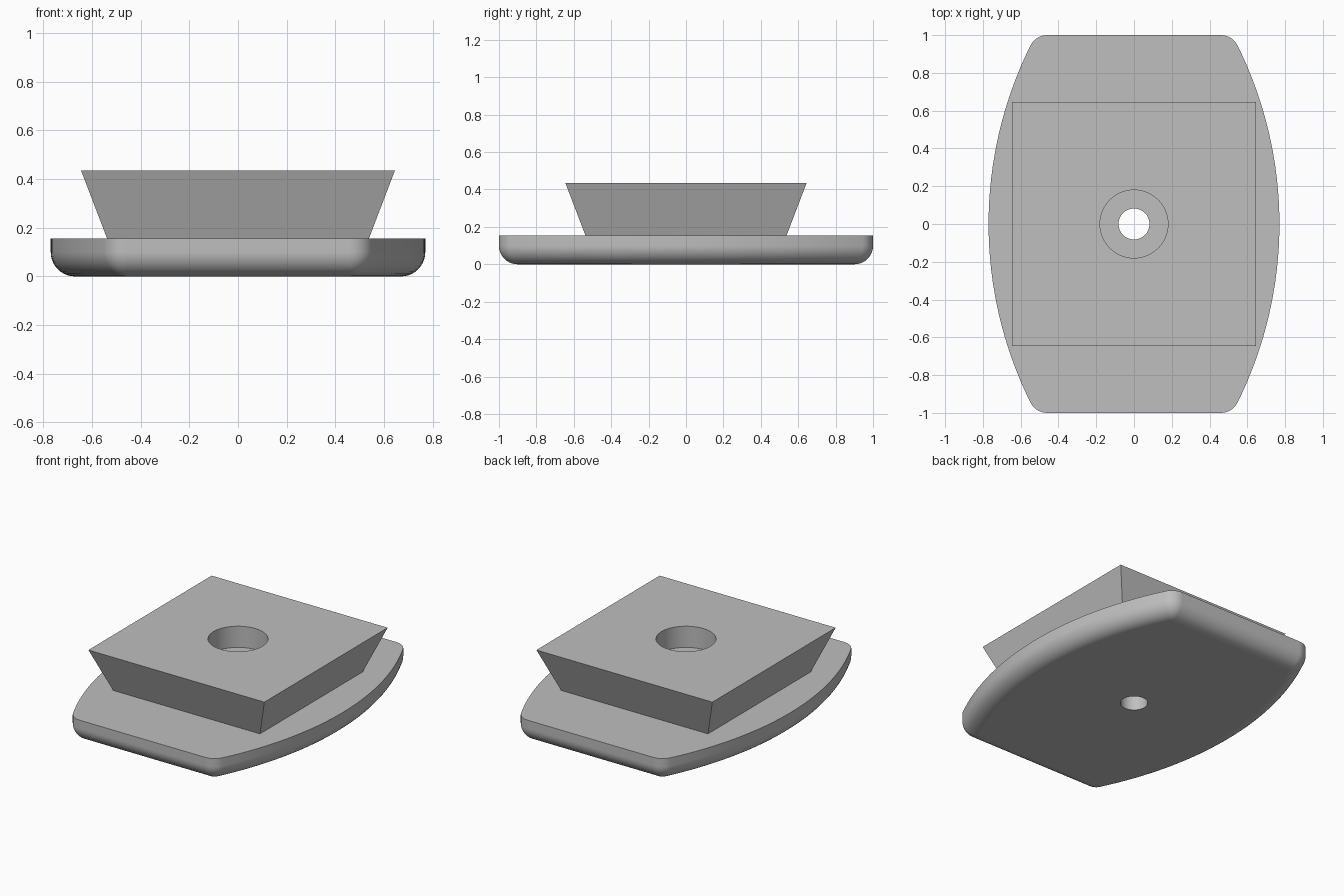
import bpy
import bmesh
from math import sin, cos, pi, atan2, sqrt, radians
from mathutils import Matrix

if "Cube" in bpy.data.objects:
    bpy.data.objects.remove(bpy.data.objects["Cube"], do_unlink=True)

PLATE_TOP, BLOCK_TOP = 0.155, 0.435
HALF_WIDTH, SIDE_R, CORNER_R = 0.77, 2.125, 0.1
HOLE_R, RECESS_R, RECESS_FLOOR = 0.082, 0.18, 0.295

grey = bpy.data.materials.new("grey")
grey.use_nodes = True
grey.diffuse_color = (0.52, 0.52, 0.52, 1)
grey.node_tree.nodes["Principled BSDF"].inputs["Base Color"].default_value = grey.diffuse_color


def make_object(name, bm):
    bmesh.ops.remove_doubles(bm, verts=bm.verts, dist=1e-5)
    bmesh.ops.recalc_face_normals(bm, faces=bm.faces)
    mesh = bpy.data.meshes.new(name)
    bm.to_mesh(mesh)
    bm.free()
    mesh.materials.append(grey)
    obj = bpy.data.objects.new(name, mesh)
    bpy.context.collection.objects.link(obj)
    return obj


def activate(obj):
    bpy.ops.object.select_all(action='DESELECT')
    obj.select_set(True)
    bpy.context.view_layer.objects.active = obj


def drill(obj, radius, low, high):
    """Cut a round vertical hole on the centre axis."""
    bm = bmesh.new()
    bmesh.ops.create_cone(bm, cap_ends=True, segments=64, radius1=radius, radius2=radius,
                          depth=high - low, matrix=Matrix.Translation((0, 0, (low + high) / 2)))
    cutter = make_object("hole_cutter", bm)
    cutter.hide_render = True
    mod = obj.modifiers.new("hole", 'BOOLEAN')
    mod.operation, mod.solver, mod.object = 'DIFFERENCE', 'EXACT', cutter
    activate(obj)
    bpy.ops.object.modifier_apply(modifier=mod.name)
    bpy.data.objects.remove(cutter, do_unlink=True)


def finish(obj):
    activate(obj)
    bpy.ops.object.shade_smooth_by_angle(angle=radians(30))
    mod = obj.modifiers.new("even_normals", 'WEIGHTED_NORMAL')
    mod.keep_sharp = True


def outline(inset):
    """Bowed-side outline with rounded corners, offset inwards."""
    side_x = HALF_WIDTH - SIDE_R
    corner_y = 1 - CORNER_R
    reach = sqrt((SIDE_R - CORNER_R) ** 2 - corner_y ** 2)
    tilt = atan2(corner_y, reach)
    side_r, corner_r = SIDE_R - inset, CORNER_R - inset
    quarter = [(side_x + side_r * cos(tilt * i / 16), side_r * sin(tilt * i / 16))
               for i in range(16)]
    for i in range(9):
        a = tilt + (pi / 2 - tilt) * i / 8
        quarter.append((side_x + reach + corner_r * cos(a), corner_y + corner_r * sin(a)))
    half = quarter + [(-x, y) for x, y in reversed(quarter[1:])]
    return half + [(-x, -y) for x, y in half]


# Base plate: stacked outlines, rounded along the lower rim
bm = bmesh.new()
layers = [(0, PLATE_TOP)]
for i in range(11):
    a = pi / 2 * i / 10
    layers.append((CORNER_R * (1 - cos(a)), CORNER_R * (1 - sin(a))))
rings = [[bm.verts.new((x, y, z)) for x, y in outline(inset)] for inset, z in layers]
for upper, lower in zip(rings, rings[1:]):
    for i in range(len(upper)):
        bm.faces.new((upper[i - 1], upper[i], lower[i], lower[i - 1]))
bm.faces.new(rings[0])
bm.faces.new(rings[-1])
plate = make_object("base_plate", bm)
drill(plate, HOLE_R, -0.1, 0.3)
finish(plate)

# Flared square block with a recessed through hole
bm = bmesh.new()
place = Matrix.Translation((0, 0, (PLATE_TOP + BLOCK_TOP) / 2)) @ Matrix.Rotation(pi / 4, 4, 'Z')
bmesh.ops.create_cone(bm, cap_ends=True, segments=4, radius1=0.538 * sqrt(2),
                      radius2=0.645 * sqrt(2), depth=BLOCK_TOP - PLATE_TOP, matrix=place)
block = make_object("flared_block", bm)
drill(block, HOLE_R, 0, 0.6)
drill(block, RECESS_R, RECESS_FLOOR, 0.6)
finish(block)
